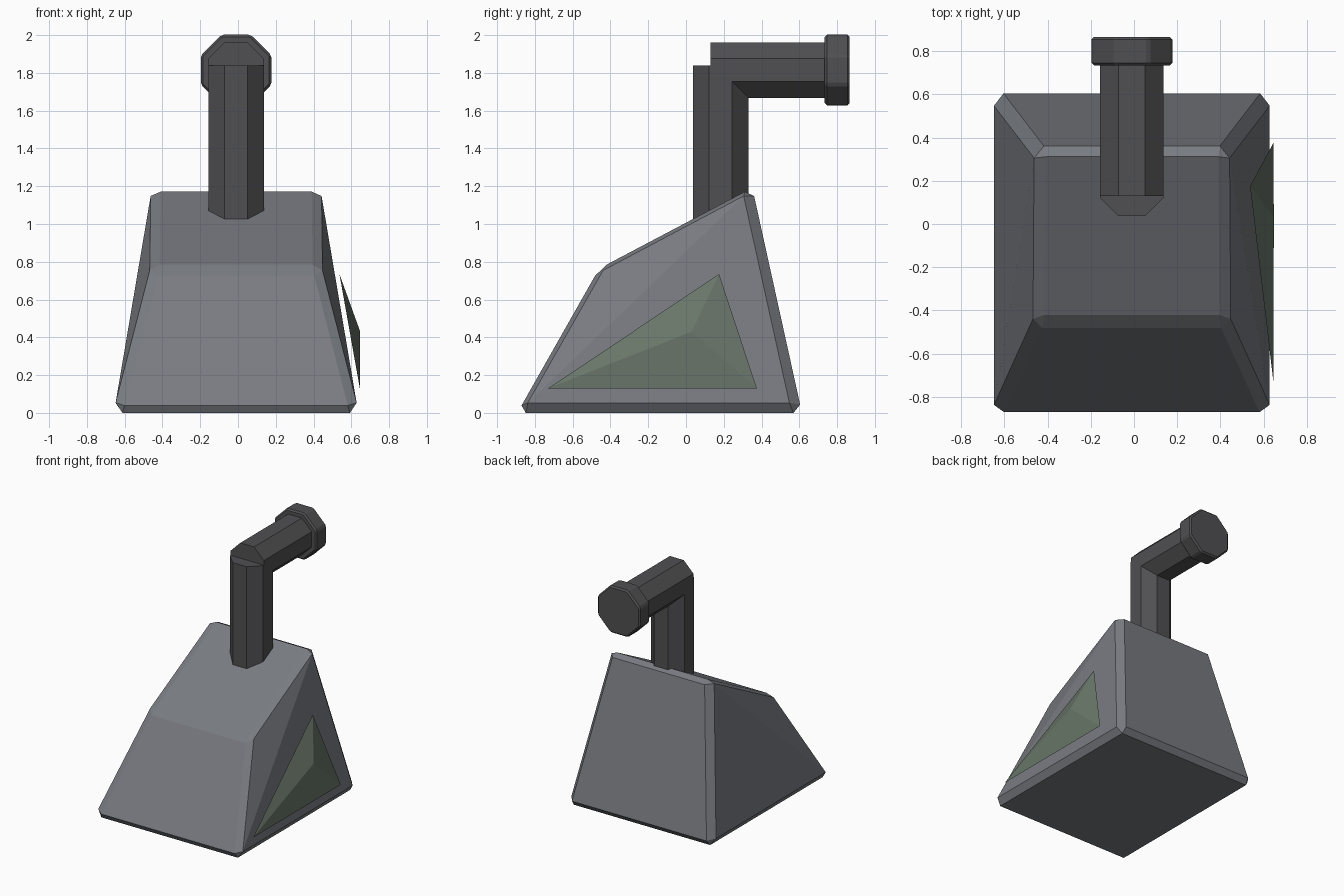
import bpy, bmesh, math
from mathutils import Matrix

if "Cube" in bpy.data.objects:
    bpy.data.objects.remove(bpy.data.objects["Cube"])

CX = -0.01  # centre line of body and pipe


def material(name, rgb):
    m = bpy.data.materials.new(name)
    m.diffuse_color = (*rgb, 1)
    m.use_nodes = True
    m.node_tree.nodes["Principled BSDF"].inputs["Base Color"].default_value = m.diffuse_color
    return m


GREY = material("body_grey", (0.19, 0.20, 0.22))
DARK = material("pipe_dark", (0.08, 0.08, 0.085))
GREEN = material("panel_green", (0.14, 0.18, 0.14))


def finish(bm, name, mat, bevel=0):
    bmesh.ops.recalc_face_normals(bm, faces=bm.faces)
    me = bpy.data.meshes.new(name)
    bm.to_mesh(me)
    bm.free()
    me.materials.append(mat)
    ob = bpy.data.objects.new(name, me)
    bpy.context.collection.objects.link(ob)
    if bevel:
        b = ob.modifiers.new("bevel", "BEVEL")
        b.width = bevel
        b.segments = 1
        b.limit_method = 'ANGLE'
        b.angle_limit = math.radians(25)
    return ob


def hull(name, pts, mat, bevel=0):
    bm = bmesh.new()
    for p in pts:
        bm.verts.new(p)
    bmesh.ops.convex_hull(bm, input=bm.verts[:])
    bmesh.ops.dissolve_limit(bm, angle_limit=math.radians(1),
                             verts=bm.verts[:], edges=bm.edges[:])
    return finish(bm, name, mat, bevel)


def octagon(name, apothem, length, centre, along_y, bevel=0):
    bm = bmesh.new()
    r = apothem / math.cos(math.pi / 8)
    bmesh.ops.create_cone(bm, cap_ends=True, segments=8, radius1=r, radius2=r, depth=length)
    # turn so the flats (not the corners) face the axes
    top = max(bm.verts, key=lambda v: v.co.x)
    if top.co.x > apothem + 0.001:
        bmesh.ops.rotate(bm, verts=bm.verts, matrix=Matrix.Rotation(math.pi / 8, 3, 'Z'))
    if along_y:
        bmesh.ops.rotate(bm, verts=bm.verts, matrix=Matrix.Rotation(math.pi / 2, 3, 'X'))
    bmesh.ops.translate(bm, verts=bm.verts, vec=centre)
    return finish(bm, name, DARK, bevel)


# Tapered wedge body: (half width, y, z) of each side-profile corner
profile = [(0.647, -0.893, 0), (0.647, 0.614, 0), (0.445, 0.351, 1.192), (0.45, -0.46, 0.764)]
hull("body", [(CX + s * w, y, z) for w, y, z in profile for s in (-1, 1)], GREY, 0.045)

# Raised triangular panel on the right side
hull("side_panel", [(0.645, -0.73, 0.13), (0.645, 0.375, 0.13),
                    (0.537, 0.175, 0.735), (0.647, 0.03, 0.43)], GREEN)

# Exhaust pipe: upright, elbow arm and end collar
octagon("pipe_upright", 0.147, 1.04, (CX, 0.183, 1.32), False)
octagon("pipe_arm", 0.147, 0.67, (CX, 0.465, 1.815), True)
octagon("pipe_collar", 0.187, 0.132, (CX, 0.80, 1.815), True, 0.012)
